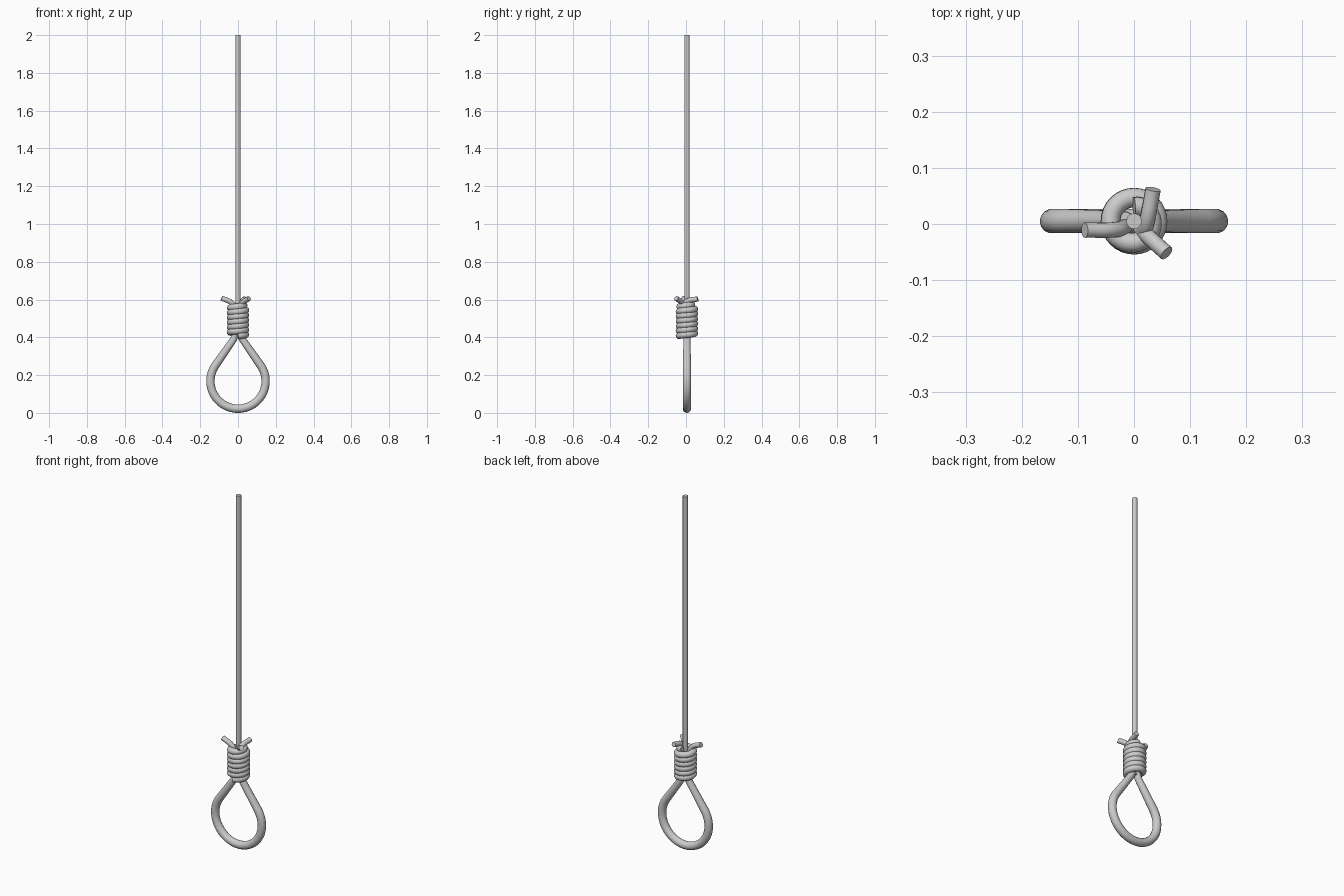
import bpy
from math import sin, cos, pi, radians

if "Cube" in bpy.data.objects:
    bpy.data.objects.remove(bpy.data.objects["Cube"])

CY = 0.005  # rope axis sits slightly behind the origin


def tube(name, pts, radius, kind='POLY', radii=None, cyclic=False, sides=4):
    """Sweep a round section along a path and turn it into a smooth mesh."""
    cu = bpy.data.curves.new(name, 'CURVE')
    cu.dimensions = '3D'
    cu.bevel_depth = radius
    cu.bevel_resolution = sides
    cu.use_fill_caps = True
    cu.resolution_u = 8
    sp = cu.splines.new(kind)
    items = sp.bezier_points if kind == 'BEZIER' else sp.points
    items.add(len(pts) - 1)
    for i, (p, q) in enumerate(zip(items, pts)):
        if kind == 'BEZIER':
            p.co = q
            p.handle_left_type = p.handle_right_type = 'AUTO'
        else:
            p.co = (*q, 1)
        if radii:
            p.radius = radii[i]
    ob = bpy.data.objects.new(name, cu)
    bpy.context.collection.objects.link(ob)
    bpy.ops.object.select_all(action='DESELECT')
    ob.select_set(True)
    bpy.context.view_layer.objects.active = ob
    bpy.ops.object.convert(target='MESH')
    bpy.ops.object.shade_smooth_by_angle(angle=radians(50))
    return bpy.context.object


# long hanging rope, running down into the wraps
tube("main_rope", [(0, CY, 0.40), (0, CY, 2.0)], 0.014)

# teardrop loop: round bottom, straight legs that rise into the wraps
R, CZ, TUBE = 0.146, 0.168, 0.022
a = radians(36)
arc = [(R * sin(t), CY, CZ - R * cos(t))
       for t in [(-pi / 2 - a) + (pi + 2 * a) * i / 48 for i in range(49)]]
leg = [(0.016, CY, 0.55), (0.016, CY, 0.415), (0.022, CY, 0.392)]
left = [(-x, y, z) for x, y, z in leg]
path = left + arc + leg[::-1]
rad = [0.75, 0.8, 0.85] + [1] * 49 + [0.85, 0.8, 0.75]
tube("loop", path, TUBE, radii=rad, sides=5)

# stacked wraps, with the last turn tightening inward at the top
TURNS, STEPS, Z0, Z1 = 6.5, 32, 0.408, 0.575
n = int(TURNS * STEPS)
coil = []
for i in range(n + 1):
    t = i / n
    ang = -pi / 2 + 2 * pi * TURNS * t
    r = 0.042 - 0.016 * max(0, (t - 0.9) / 0.1)
    coil.append((r * cos(ang), CY + r * sin(ang), Z0 + (Z1 - Z0) * t))
tube("wraps", coil, 0.0175)

# three short cut ends splaying out of the top
ends = {
    "cut_end_left": [(-0.015, -0.005, 0.55), (-0.032, -0.010, 0.581), (-0.088, -0.011, 0.608)],
    "cut_end_back": [(0.015, -0.02, 0.56), (0.022, 0.0, 0.587), (0.034, 0.062, 0.604)],
    "cut_end_right": [(0.012, -0.008, 0.55), (0.025, -0.022, 0.583), (0.058, -0.052, 0.606)],
}
for name, pts in ends.items():
    tube(name, pts, 0.0138, 'BEZIER')
